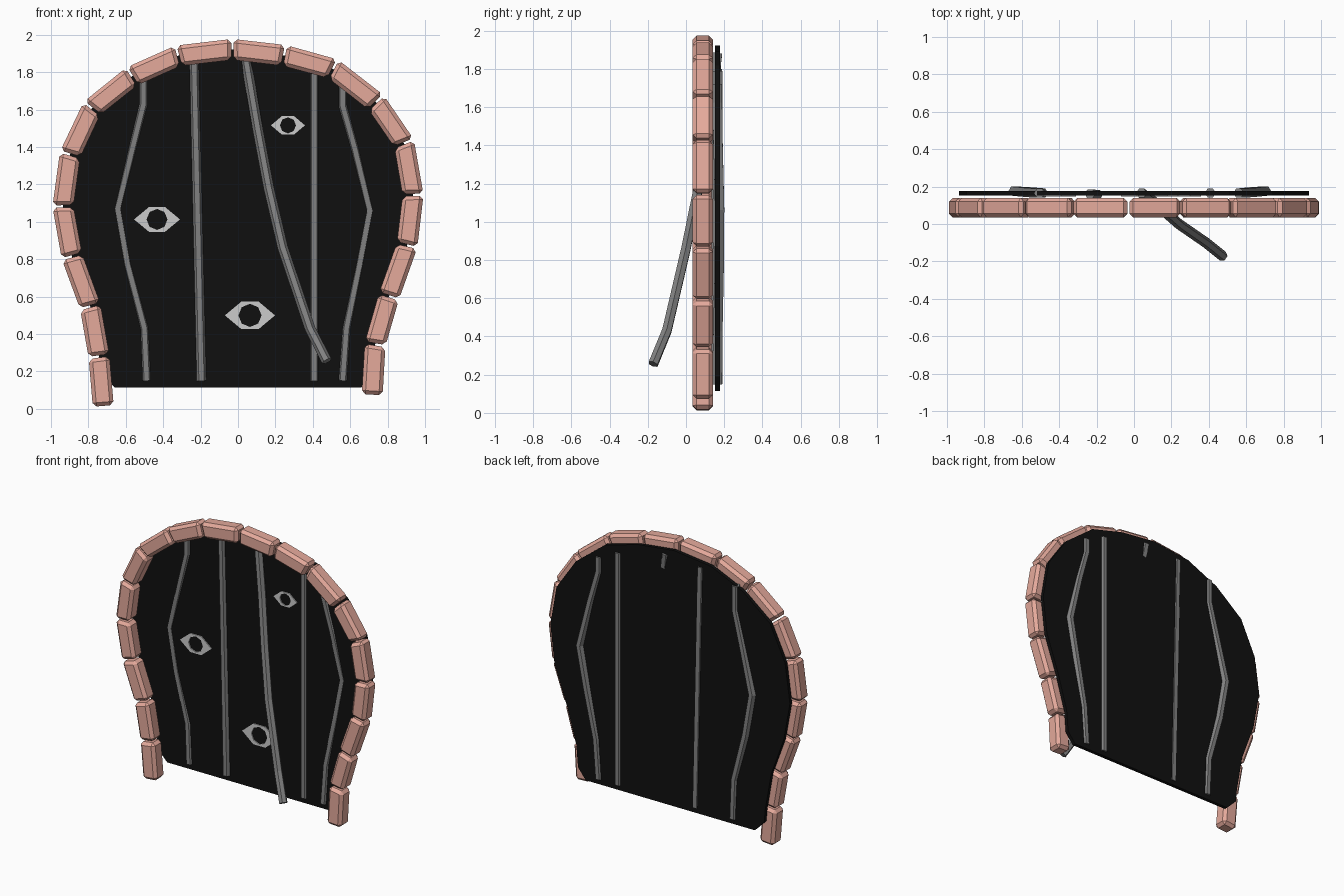
import bpy, bmesh
from math import cos, sin, pi
from mathutils import Vector

if "Cube" in bpy.data.objects:
    bpy.data.objects.remove(bpy.data.objects["Cube"])


def material(name, rgb):
    m = bpy.data.materials.new(name)
    m.diffuse_color = (*rgb, 1)
    m.use_nodes = True
    m.node_tree.nodes["Principled BSDF"].inputs["Base Color"].default_value = m.diffuse_color
    return m


BRICK = material("brick_red", (0.78, 0.40, 0.33))
BLACK = material("black", (0.005, 0.005, 0.005))
IRON = material("iron", (0.22, 0.22, 0.22))
PALE = material("pale", (0.6, 0.6, 0.6))


def finish(bm, name, mat):
    bmesh.ops.recalc_face_normals(bm, faces=bm.faces[:])
    me = bpy.data.meshes.new(name)
    bm.to_mesh(me)
    bm.free()
    ob = bpy.data.objects.new(name, me)
    bpy.context.collection.objects.link(ob)
    me.materials.append(mat)
    return ob


def slab(name, outline, y0, y1, mat, bevel=0):
    """Extrude an (x, z) outline from y0 to y1."""
    bm = bmesh.new()
    face = bm.faces.new([bm.verts.new((x, y0, z)) for x, z in outline])
    ext = bmesh.ops.extrude_face_region(bm, geom=[face])
    verts = [g for g in ext["geom"] if isinstance(g, bmesh.types.BMVert)]
    bmesh.ops.translate(bm, verts=verts, vec=(0, y1 - y0, 0))
    if bevel:
        bmesh.ops.bevel(bm, geom=bm.edges[:], offset=bevel, segments=1,
                        affect='EDGES', clamp_overlap=True)
    return finish(bm, name, mat)


def bar(name, path, r=0.028, sides=6):
    """Hexagonal rod swept along (x, y, z) points."""
    pts = [Vector(p) for p in path]
    bm = bmesh.new()
    rings = []
    for i, p in enumerate(pts):
        t = (pts[min(i + 1, len(pts) - 1)] - pts[max(i - 1, 0)]).normalized()
        u = Vector((0, 1, 0)).cross(t).normalized()
        v = t.cross(u)
        rings.append([bm.verts.new(p + r * (u * cos(2 * pi * k / sides) + v * sin(2 * pi * k / sides)))
                      for k in range(sides)])
    for a, b in zip(rings, rings[1:]):
        for k in range(sides):
            n = (k + 1) % sides
            bm.faces.new((a[k], a[n], b[n], b[k]))
    bm.faces.new(rings[0])
    bm.faces.new(rings[-1])
    return finish(bm, name, IRON)


# Arch centre line: the joints between the bricks
joints = [Vector(p) for p in (
    (-0.72, 0.01), (-0.743, 0.28), (-0.79, 0.548), (-0.888, 0.815), (-0.936, 1.083),
    (-0.898, 1.36), (-0.781, 1.607), (-0.567, 1.778), (-0.32, 1.888), (-0.03, 1.922),
    (0.246, 1.89), (0.508, 1.818), (0.738, 1.639), (0.888, 1.42), (0.936, 1.144),
    (0.904, 0.874), (0.807, 0.602), (0.733, 0.345), (0.717, 0.07))]

# Bricks, mitred at the joints
half = 0.056


def normal(i):
    t = (joints[min(i + 1, len(joints) - 1)] - joints[max(i - 1, 0)]).normalized()
    return Vector((-t.y, t.x))


for i in range(len(joints) - 1):
    a, b = joints[i], joints[i + 1]
    gap = (b - a).normalized() * 0.006
    na, nb = normal(i) * half, normal(i + 1) * half
    slab(f"brick_{i + 1}", [a + gap + na, b - gap + nb, b - gap - nb, a + gap - na],
         0.035, 0.14, BRICK, bevel=0.02)

# Dark panel behind the bricks
slab("back_panel", [(-0.66, 0.115), (-0.735, 0.19)] + [tuple(j) for j in joints[1:-1]]
     + [(0.72, 0.19), (0.66, 0.115)], 0.153, 0.177, BLACK)

# Bars: two bowed, two straight, one bent out to the front
bar("bowed_bar_left", [(-0.505, 0.165, 1.80), (-0.505, 0.165, 1.63), (-0.56, 0.168, 1.41),
                       (-0.643, 0.176, 1.07), (-0.59, 0.174, 0.77), (-0.50, 0.167, 0.43),
                       (-0.488, 0.165, 0.15)])
bar("bowed_bar_right", [(0.56, 0.165, 1.72), (0.56, 0.165, 1.62), (0.625, 0.168, 1.39),
                        (0.705, 0.176, 1.06), (0.65, 0.174, 0.77), (0.58, 0.167, 0.43),
                        (0.56, 0.165, 0.15)])
bar("straight_bar_left", [(-0.235, 0.16, 1.86), (-0.195, 0.157, 0.15)])
bar("straight_bar_right", [(0.408, 0.166, 1.79), (0.408, 0.166, 0.15)])
bar("bent_bar", [(0.04, 0.165, 1.88), (0.105, 0.12, 1.50), (0.165, 0.065, 1.18),
                 (0.24, 0.0, 0.86), (0.385, -0.10, 0.43), (0.475, -0.172, 0.255)])


# Eyes: pointed hexagon plates with a round hole
def eye(name, cx, cz, hw, hh, r):
    outer = [(1, 0), (0.35, 1), (0, 1), (-0.35, 1), (-1, 0), (-0.35, -1), (0, -1), (0.35, -1)]
    bm = bmesh.new()
    loops = []
    for y in (0.146, 0.154):
        loops.append(([bm.verts.new((cx + x * hw, y, cz + z * hh)) for x, z in outer],
                      [bm.verts.new((cx + r * cos(k * pi / 4), y, cz + r * sin(k * pi / 4)))
                       for k in range(8)]))
    (o0, i0), (o1, i1) = loops
    for k in range(8):
        n = (k + 1) % 8
        for a, b in ((o0, i0), (o1, i1), (o0, o1), (i0, i1)):
            bm.faces.new((a[k], a[n], b[n], b[k]))
    finish(bm, name, PALE)


eye("eye_left", -0.433, 1.013, 0.123, 0.066, 0.056)
eye("eye_bottom", 0.064, 0.50, 0.134, 0.073, 0.062)
eye("eye_top", 0.267, 1.516, 0.091, 0.05, 0.043)
